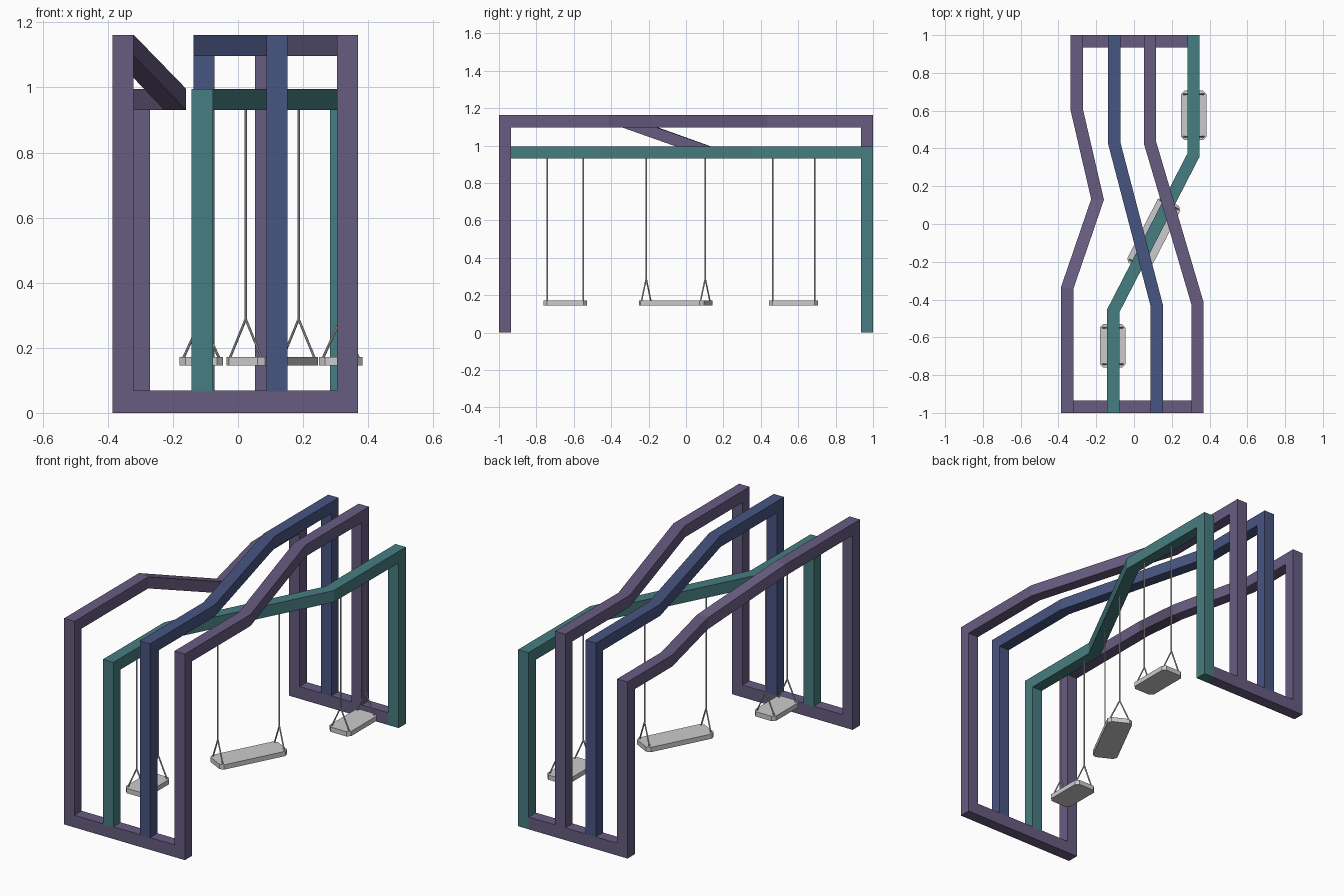
import bpy, bmesh, math
from mathutils import Vector

if "Cube" in bpy.data.objects:
    bpy.data.objects.remove(bpy.data.objects["Cube"])

T = 0.065   # bar thickness


def material(name, rgb):
    m = bpy.data.materials.new(name)
    m.diffuse_color = (*rgb, 1)
    m.use_nodes = True
    m.node_tree.nodes["Principled BSDF"].inputs["Base Color"].default_value = m.diffuse_color
    return m


PURPLE = material("purple_paint", (0.135, 0.107, 0.216))
BLUE = material("blue_paint", (0.064, 0.09, 0.225))
TEAL = material("teal_paint", (0.062, 0.205, 0.216))


def finish(name, bm, mat=None):
    bmesh.ops.recalc_face_normals(bm, faces=bm.faces[:])
    me = bpy.data.meshes.new(name)
    bm.to_mesh(me)
    bm.free()
    ob = bpy.data.objects.new(name, me)
    bpy.context.collection.objects.link(ob)
    if mat:
        me.materials.append(mat)
    return ob


def box(name, lo, hi, mat):
    bm = bmesh.new()
    bmesh.ops.create_cube(bm, size=1)
    for v in bm.verts:
        v.co = [a + (c + 0.5) * (b - a) for a, b, c in zip(lo, hi, v.co)]
    return finish(name, bm, mat)


def frame(name, path, foot_front, foot_back, mat):
    """Square bar: up the front post, along the bent beam, down the back post.
    path holds (x, y, top z) of the bends."""
    bm = bmesh.new()
    h = T / 2
    rings = []

    def ring(left, right, outer, inner):
        # outer / inner are (y shift, z) pairs
        pts = [(left, outer), (right, outer), (right, inner), (left, inner)]
        rings.append([bm.verts.new((p[0], p[1] + o[0], o[1])) for p, o in pts])

    n = len(path)
    for i, (x, y, z) in enumerate(path):
        if i in (0, n - 1):
            s = 1 if i == 0 else -1
            foot = foot_front if i == 0 else foot_back
            l, r = (x - h, y), (x + h, y)
            post = ((0, foot), (s * T, foot))
            corner = ((0, z), (s * T, z - T))
            for sec in ((post, corner) if i == 0 else (corner, post)):
                ring(l, r, *sec)
        else:
            p = Vector((x, y))
            a = (p - Vector(path[i - 1][:2])).normalized()
            b = (Vector(path[i + 1][:2]) - p).normalized()
            d = (a + b).normalized()
            side = Vector((d.y, -d.x)) * h / d.dot(a)   # mitred bend
            ring(p - side, p + side, (0, z), (0, z - T))
    for r0, r1 in zip(rings, rings[1:]):
        for k in range(4):
            j = (k + 1) % 4
            bm.faces.new((r0[k], r0[j], r1[j], r1[k]))
    bm.faces.new(rings[0])
    bm.faces.new(rings[-1])
    return finish(name, bm, mat)


HI, LO = 1.162, 0.996
frame("left_frame", [(-.353, -1, HI), (-.353, -.337, HI), (-.193, .13, LO),
                     (-.303, .605, LO), (-.303, 1, LO)], 0, 0, PURPLE)
frame("middle_frame", [(.12, -1, HI), (.12, -.43, HI), (-.105, .43, HI),
                       (-.105, 1, HI)], T, T, BLUE)
frame("right_frame", [(.336, -1, HI), (.336, -.42, HI), (.085, .43, HI),
                      (.085, 1, HI)], 0, T, PURPLE)
frame("swing_frame", [(-.11, -1, LO), (-.11, -.46, LO), (.315, .365, LO),
                      (.315, 1, LO)], T, 0, TEAL)

# Base bars joining the posts
box("front_base_bar", (-.3205, -1, 0), (.3035, -1 + T, T + .004), PURPLE)
box("back_base_bar", (-.2705, 1 - T, 0), (.2825, 1, T + .004), PURPLE)


def rod(bm, a, b, r=0.004):
    d = b - a
    ret = bmesh.ops.create_cone(bm, cap_ends=True, segments=8, radius1=r,
                                radius2=r, depth=d.length)
    q = d.to_track_quat('Z', 'Y')
    for v in ret["verts"]:
        v.co = q @ v.co + (a + b) / 2


def swing(name, x, y, length, spacing, angle):
    """Seat with cut corners, hung on two ropes that split above the seat."""
    w, l, c = 0.067, length / 2, 0.018
    outline = [(w, l - c), (w - c, l), (c - w, l), (-w, l - c),
               (-w, c - l), (c - w, -l), (w - c, -l), (w, c - l)]
    bm = bmesh.new()
    face = bm.faces.new([bm.verts.new((px, py, 0.145)) for px, py in outline])
    top = bmesh.ops.extrude_face_region(bm, geom=[face])["geom"]
    for v in top:
        if isinstance(v, bmesh.types.BMVert):
            v.co.z = 0.172
    seat = finish(name + "_seat", bm)

    bm = bmesh.new()
    for s in (-1, 1):
        ry = s * spacing / 2
        knot = Vector((0, ry, 0.288))
        rod(bm, knot, Vector((0, ry, LO - T + .005)))
        for e in (-1, 1):
            rod(bm, knot, Vector((e * 0.059, ry, 0.16)))
    ropes = finish(name + "_ropes", bm)
    for ob in (seat, ropes):
        ob.location = (x, y, 0)
        ob.rotation_euler.z = angle


swing("front_swing", -.113, -.645, .232, .193, 0)
swing("middle_swing", .105, -.055, .39, .355, -math.atan2(.425, .825))
swing("back_swing", .316, .575, .262, .225, 0)
